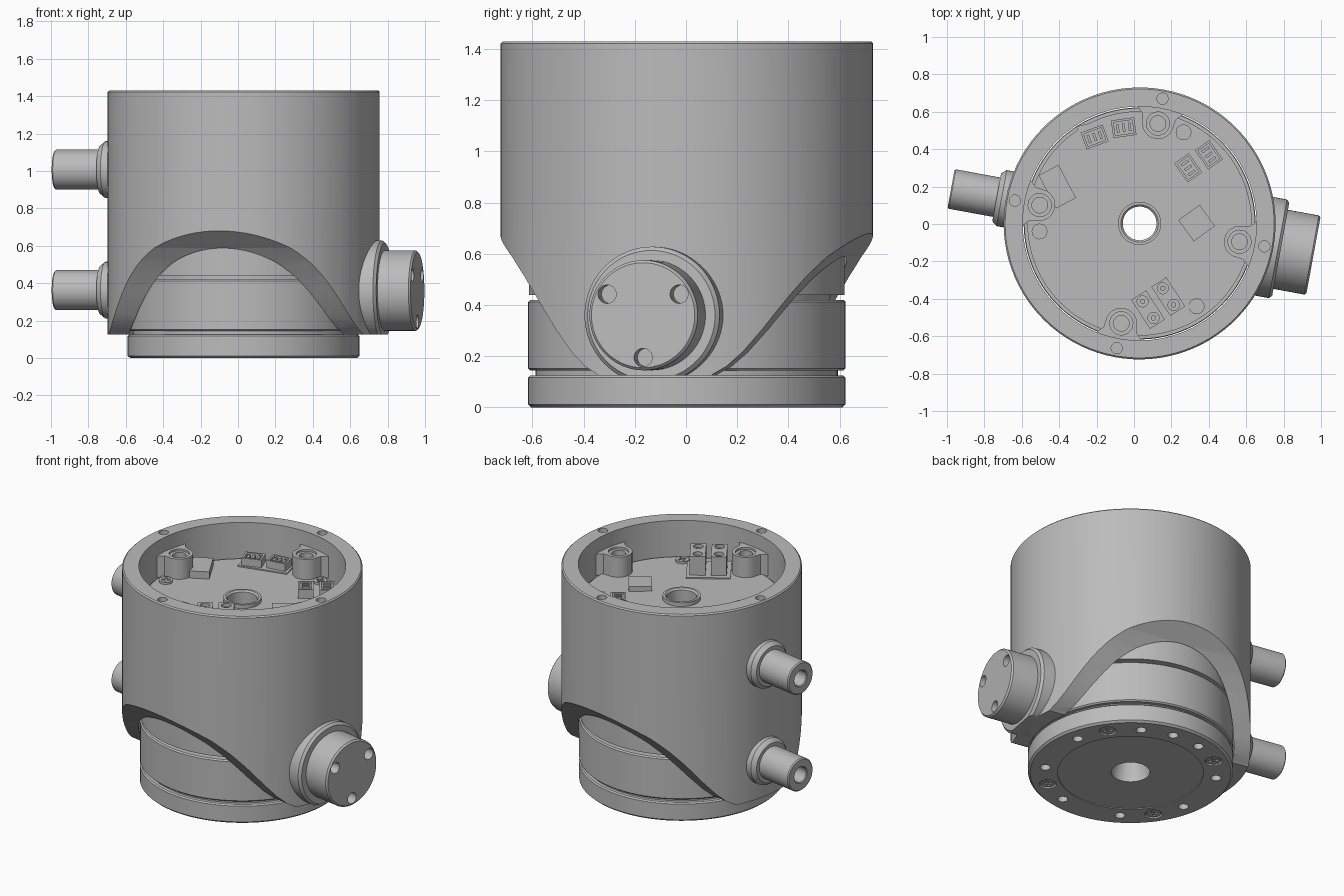
import bpy, bmesh
from math import pi, sin, cos, radians
from mathutils import Matrix, Vector

cube = bpy.data.objects.get("Cube")
if cube:
    bpy.data.objects.remove(cube, do_unlink=True)

grey = bpy.data.materials.new("light grey")
grey.use_nodes = True
grey.diffuse_color = (0.5, 0.5, 0.5, 1)
grey.node_tree.nodes["Principled BSDF"].inputs["Base Color"].default_value = (0.5, 0.5, 0.5, 1)

# The housing is turned slightly about z; parts are built in its own frame
HOUSING = Matrix.Translation((0.03, 0.003, 0)) @ Matrix.Rotation(radians(-10.4), 4, 'Z')
WORLD = Matrix.Identity(4)
ALONG_X = Matrix.Rotation(pi / 2, 4, 'Y')
ALONG_NEG_X = Matrix.Rotation(-pi / 2, 4, 'Y')
SIDE_ON = Matrix(((0, 0, 1, 0), (1, 0, 0, 0), (0, 1, 0, 0), (0, 0, 0, 1)))


def at(x, y, z, angle=0):
    return Matrix.Translation((x, y, z)) @ Matrix.Rotation(radians(angle), 4, 'Z')


def polar(radius, degrees, z):
    a = radians(degrees)
    return at(radius * cos(a), radius * sin(a), z, degrees)


def make(name, bm):
    bmesh.ops.recalc_face_normals(bm, faces=bm.faces[:])
    mesh = bpy.data.meshes.new(name)
    bm.to_mesh(mesh)
    bm.free()
    mesh.materials.append(grey)
    obj = bpy.data.objects.new(name, mesh)
    bpy.context.scene.collection.objects.link(obj)
    return obj


def lathe(name, profile, matrix=WORLD, steps=72):
    bm = bmesh.new()
    verts = [bm.verts.new((r, 0, z)) for r, z in profile]
    edges = [bm.edges.new(pair) for pair in zip(verts, verts[1:])]
    if profile[0][0] > 0:
        edges.append(bm.edges.new((verts[-1], verts[0])))
    bmesh.ops.spin(bm, geom=verts + edges, cent=(0, 0, 0), axis=(0, 0, 1),
                   angle=2 * pi, steps=steps)
    bmesh.ops.remove_doubles(bm, verts=bm.verts[:], dist=0.0002)
    bm.transform(matrix)
    return make(name, bm)


def prisms(name, outline, height, matrices):
    """Extrude an outline upward, once for each matrix."""
    bm = bmesh.new()
    for m in matrices:
        low = [bm.verts.new(m @ Vector((x, y, 0))) for x, y in outline]
        high = [bm.verts.new(m @ Vector((x, y, height))) for x, y in outline]
        bm.faces.new(low[::-1])
        bm.faces.new(high)
        for i in range(len(low)):
            j = (i + 1) % len(low)
            bm.faces.new((low[i], low[j], high[j], high[i]))
    return make(name, bm)


def circle(r, n=24):
    return [(r * cos(2 * pi * i / n), r * sin(2 * pi * i / n)) for i in range(n)]


def rect(w, d):
    return [(-w / 2, -d / 2), (w / 2, -d / 2), (w / 2, d / 2), (-w / 2, d / 2)]


def cross(a, b):
    return [(b, b), (b, a), (-b, a), (-b, b), (-a, b), (-a, -b),
            (-b, -b), (-b, -a), (b, -a), (b, -b), (a, -b), (a, b)]


def cut(obj, cutter):
    mod = obj.modifiers.new("cut", 'BOOLEAN')
    mod.object = cutter
    mod.operation = 'DIFFERENCE'
    mod.solver = 'EXACT'
    graph = bpy.context.evaluated_depsgraph_get()
    mesh = bpy.data.meshes.new_from_object(obj.evaluated_get(graph))
    obj.modifiers.clear()
    obj.data = mesh
    bpy.data.objects.remove(cutter, do_unlink=True)


def finish(obj, matrix=HOUSING):
    obj.data.transform(matrix)
    bpy.ops.object.select_all(action='DESELECT')
    obj.select_set(True)
    bpy.context.view_layer.objects.active = obj
    bpy.ops.object.shade_smooth_by_angle(angle=radians(28))


def screw(name, matrices, r, place):
    head = prisms(name, circle(r), 0.016, matrices)
    cut(head, prisms("cutter", cross(r * 0.65, r * 0.16), 0.02,
                     [m @ at(0, 0, 0.008) for m in matrices]))
    finish(head, place)


# Outer shell with an arched cut-out at front and back
shell = lathe("outer_shell", [(0.625, 0.125), (0.727, 0.125), (0.727, 1.422),
                              (0.719, 1.43), (0.625, 1.43)], steps=96)
arch = [(0.2, 0.1), (0.23, 0.13), (0.28, 0.16), (0.34, 0.217), (0.41, 0.305), (0.5, 0.432),
        (0.56, 0.512), (0.625, 0.588), (0.727, 0.68), (0.8, 0.74), (0.8, 0.05), (0.2, 0.05)]
for side in (-1, 1):
    outline = [(side * y, z) for y, z in arch]
    cut(shell, prisms("cutter", outline, 2, [Matrix.Translation((-1, 0, 0)) @ SIDE_ON]))
cut(shell, prisms("cutter", circle(0.03), 0.2, [polar(0.678, 90 * i, 1.35) for i in range(4)]))
finish(shell)

# Turning base, rotor and inner body in one turned core with a central bore
core = lathe("base_and_core", [
    (0.09, 0.12), (0.117, 0.05), (0.117, 0.005), (0.44, 0.005), (0.44, 0), (0.607, 0),
    (0.62, 0.012), (0.62, 0.117), (0.612, 0.125), (0.59, 0.125), (0.59, 0.145), (0.612, 0.145),
    (0.62, 0.153), (0.62, 0.412), (0.612, 0.42), (0.56, 0.42), (0.56, 0.44), (0.617, 0.44),
    (0.617, 1.185), (0.6, 1.185), (0.6, 1.2), (0.115, 1.2), (0.115, 1.225), (0.1, 1.225),
    (0.09, 1.215)], steps=96)
angles = [22.5 + 45 * i for i in range(8)] + [90]
cut(core, prisms("cutter", circle(0.031), 0.12, [polar(0.52, a, -0.05) for a in angles]))
base_screws = [polar(0.52, 45 + 90 * i, 0) for i in range(4)]
cut(core, prisms("cutter", circle(0.052), 0.07, [m @ at(0, 0, -0.05) for m in base_screws]))
finish(core)
flip = Matrix.Rotation(pi, 4, 'X')
screw("base_screws", [m @ at(0, 0, 0.021) @ flip for m in base_screws], 0.045, HOUSING)

# Side joint: flange trimmed level with the shell, and a cap with three holes
joint = Matrix.Translation((0, 0, 0.36)) @ ALONG_X
flange = lathe("joint_flange", [(0, 0.63), (0.268, 0.63), (0.268, 0.752),
                                (0.253, 0.767), (0, 0.767)], joint)
cut(flange, prisms("cutter", rect(1, 1), 0.225, [at(0.7, 0, -0.1)]))
finish(flange)
cap = lathe("joint_cap", [(0, 0.75), (0.215, 0.75), (0.215, 0.935), (0.205, 0.945),
                          (0, 0.945)], joint)
holes = [joint @ polar(0.165, a, 0.87) for a in (0, 120, 240)]
cut(cap, prisms("cutter", circle(0.036), 0.2, holes))
finish(cap)

# Two hollow cable fittings on the opposite side
for name, z in (("lower", 0.363), ("upper", 1.007)):
    fitting = Matrix.Translation((0, 0, z)) @ ALONG_NEG_X
    finish(lathe(name + "_fitting", [
        (0, 0.63), (0.152, 0.63), (0.152, 0.75), (0.13, 0.777), (0.107, 0.777),
        (0.107, 1.018), (0.1, 1.025), (0.055, 1.025), (0.05, 1.02), (0.05, 0.8), (0, 0.8)],
        fitting, 48))

# Mounting lugs on the inner wall, with countersunk holes
lug = [(0.645, 0.15), (0.61, 0.12), (0.58, 0.09)]
lug += [(0.545 + 0.085 * cos(radians(a)), 0.085 * sin(radians(a))) for a in range(90, 271, 15)]
lug += [(0.58, -0.09), (0.61, -0.12), (0.645, -0.15)]
for i in range(4):
    turn = Matrix.Rotation(pi / 2 * i, 4, 'Z')
    boss = prisms("mounting_lug", lug, 0.145, [turn @ at(0, 0, 1.19)])
    for r, z in ((0.042, 1.22), (0.062, 1.322)):
        cut(boss, prisms("cutter", circle(r), 0.2, [turn @ at(0.543, 0, z)]))
    finish(boss)

# Circuit board fittings
TOP = 1.198
screw("board_screws", [at(0.265, 0.49, TOP), at(-0.505, -0.04, TOP, 30),
                       at(0.335, -0.44, TOP, 60)], 0.042, WORLD)
finish(prisms("connector_plate", rect(0.32, 0.14), 0.01, [at(-0.135, 0.492, TOP, 14)]), WORLD)
finish(prisms("power_plate", rect(0.27, 0.24), 0.01, [at(0.125, -0.42, TOP, 33)]), WORLD)
finish(prisms("square_chip", rect(0.14, 0.14), 0.035, [at(0.335, 0.005, TOP, 36)]), WORLD)
finish(prisms("long_chip", rect(0.12, 0.2), 0.05, [at(-0.41, 0.2, TOP, 28)]), WORLD)

for x, y, angle in ((-0.21, 0.465, 20), (-0.055, 0.515, 8), (0.29, 0.3, 125), (0.4, 0.37, 125)):
    spot = at(x, y, TOP, angle)
    socket = prisms("signal_socket", rect(0.125, 0.095), 0.06, [spot])
    cut(socket, prisms("cutter", rect(0.1, 0.07), 0.1, [spot @ at(0, 0, 0.02)]))
    finish(socket, WORLD)
    pins = [spot @ at(0.032 * k, 0, 0.015) for k in (-1, 0, 1)]
    finish(prisms("signal_pins", rect(0.014, 0.045), 0.04, pins), WORLD)

for x, y in ((0.075, -0.458), (0.183, -0.388)):
    spot = at(x, y, TOP, 33)
    socket = prisms("power_socket", rect(0.095, 0.185), 0.135, [spot])
    wells = [spot @ at(0, 0.053 * k, 0.05) for k in (-1, 1)]
    cut(socket, prisms("cutter", circle(0.03, 16), 0.2, wells))
    finish(socket, WORLD)
    finish(prisms("power_pins", circle(0.014, 12), 0.07, wells), WORLD)
